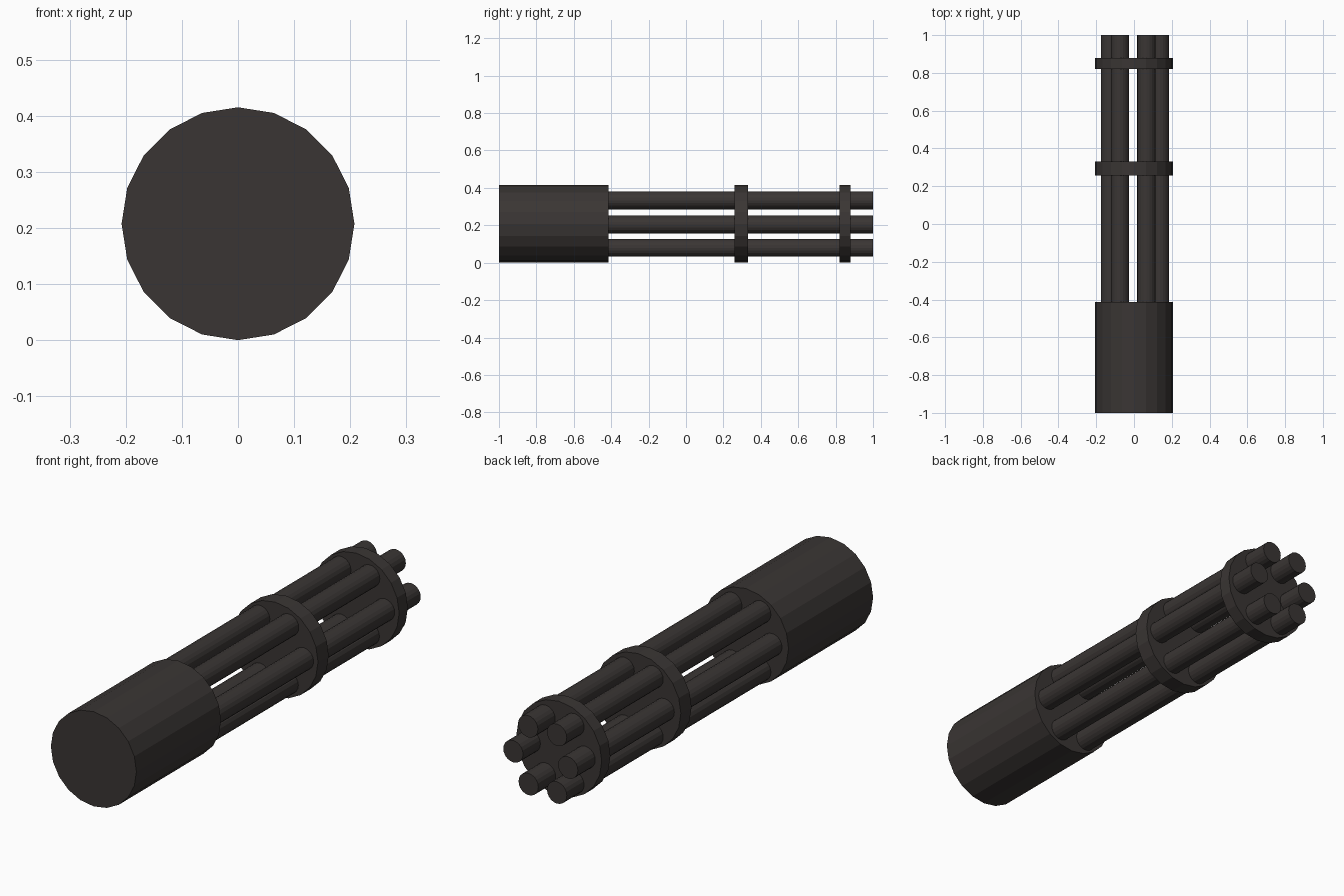
import bpy
from math import pi

if "Cube" in bpy.data.objects:
    bpy.data.objects.remove(bpy.data.objects["Cube"])

SIDES = 20
CENTRE_Z = 0.2075

metal = bpy.data.materials.new("dark_metal")
metal.diffuse_color = (0.042, 0.036, 0.034, 1)
metal.use_nodes = True
metal.node_tree.nodes["Principled BSDF"].inputs["Base Color"].default_value = metal.diffuse_color


def rod(name, x, z, radius, y0, y1):
    """Flat-sided cylinder running along y from y0 to y1."""
    bpy.ops.mesh.primitive_cylinder_add(
        vertices=SIDES, radius=radius, depth=y1 - y0,
        location=(x, (y0 + y1) / 2, z), rotation=(pi / 2, 0, 0))
    obj = bpy.context.object
    obj.name = name
    obj.data.materials.append(metal)
    return obj


# Motor housing and the two clamp discs
rod("housing", 0, CENTRE_Z, 0.2075, -1.0, -0.414)
rod("middle_clamp", 0, CENTRE_Z, 0.2075, 0.258, 0.332)
rod("front_clamp", 0, CENTRE_Z, 0.2075, 0.82, 0.88)

# Six barrels in a slightly uneven ring
barrels = [(0.066, 0.333), (0.138, 0.204), (0.064, 0.080),
           (-0.074, 0.080), (-0.128, 0.204), (-0.074, 0.333)]
for i, (x, z) in enumerate(barrels):
    rod(f"barrel_{i + 1}", x, z, 0.048, -0.43, 1.0)
